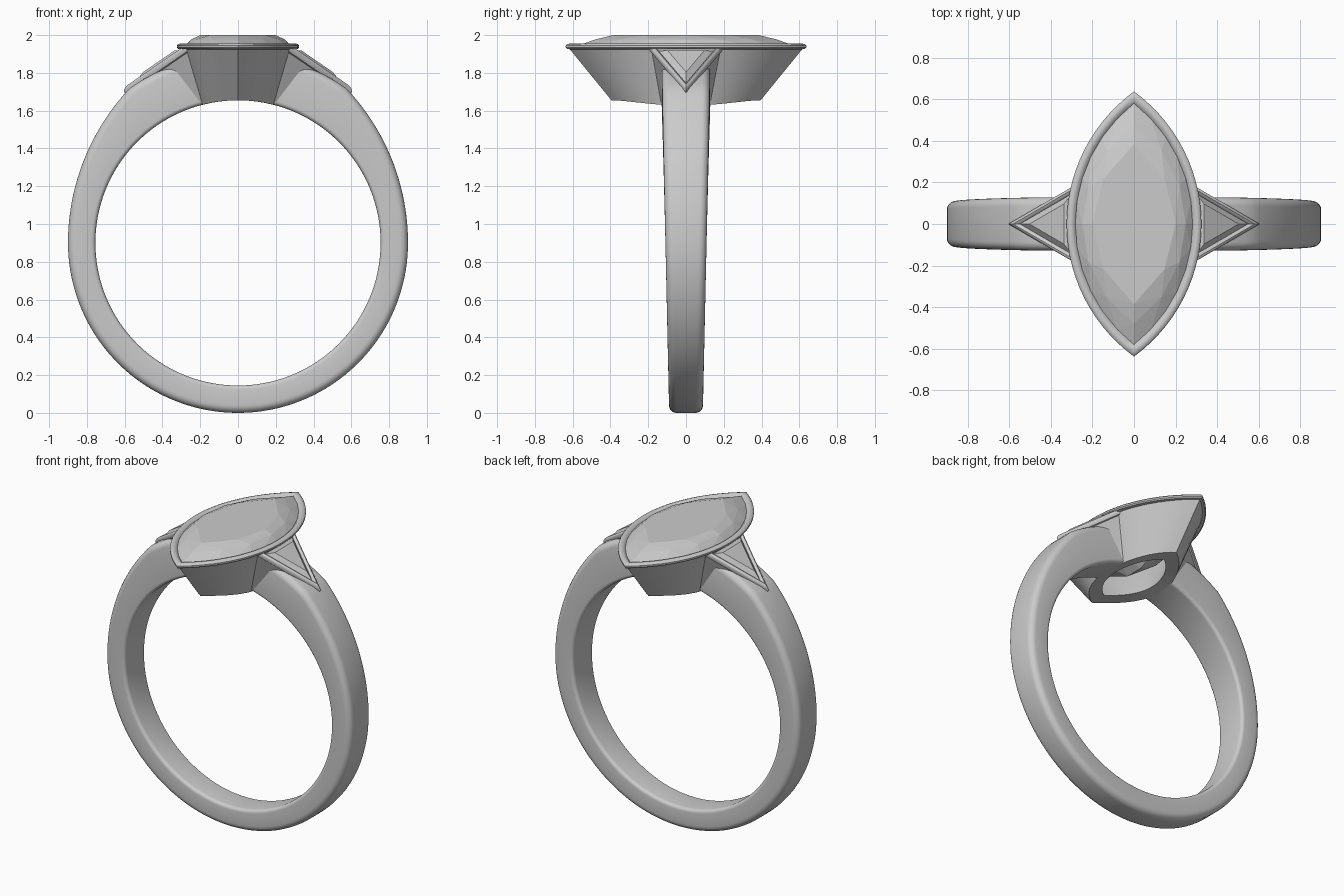
import bpy, bmesh, math
from mathutils import Vector

if "Cube" in bpy.data.objects:
    bpy.data.objects.remove(bpy.data.objects["Cube"])

CZ, RI = 0.9, 0.755          # finger hole centre height and radius


def finish(name, bm, smooth=None, mirror=False):
    bmesh.ops.recalc_face_normals(bm, faces=bm.faces)
    me = bpy.data.meshes.new(name)
    bm.to_mesh(me)
    bm.free()
    ob = bpy.data.objects.new(name, me)
    bpy.context.collection.objects.link(ob)
    if mirror:
        ob.modifiers.new("mirror", 'MIRROR')
    if smooth:
        bpy.ops.object.select_all(action='DESELECT')
        bpy.context.view_layer.objects.active = ob
        ob.select_set(True)
        bpy.ops.object.shade_smooth_by_angle(angle=math.radians(smooth))
    return ob


def loft(name, rings, closed=False, **kw):
    bm = bmesh.new()
    vs = [[bm.verts.new(p) for p in r] for r in rings]
    n = len(vs[0])
    for i in range(len(vs) if closed else len(vs) - 1):
        a, b = vs[i], vs[(i + 1) % len(vs)]
        for j in range(n):
            k = (j + 1) % n
            bm.faces.new((a[j], a[k], b[k], b[j]))
    if not closed:
        bm.faces.new(vs[0])
        bm.faces.new(vs[-1])
    return finish(name, bm, **kw)


def hull(name, pts, **kw):
    bm = bmesh.new()
    for p in pts:
        bm.verts.new(p)
    bmesh.ops.convex_hull(bm, input=bm.verts[:])
    return finish(name, bm, **kw)


def marquise(a, b, n, z=None):
    # two arcs meeting in points at y = +-b; without z it follows the finger hole
    r = (a * a + b * b) / (2 * a)
    half = math.asin(b / r)
    out = []
    for s in (1, -1):
        for i in range(n):
            t = -half + 2 * half * i / n
            x, y = s * (r * math.cos(t) - r + a), s * r * math.sin(t)
            out.append((x, y, CZ + math.sqrt(RI * RI - x * x) if z is None else z))
    return out


# Band: rounded section swept round the finger, thicker and wider at the shoulders
def section(t):
    f = max(0, min(1, (90 - abs(t)) / 55))
    ro = 0.9 + 0.1 * f * f
    a = math.radians(t)
    w = 0.09 + 0.021 * (CZ + ro * math.cos(a))
    pts = []
    for sy, outer, start in ((1, 1, 0), (-1, 1, 90), (-1, 0, 180), (1, 0, 270)):
        c = 0.04 if outer else 0.022
        for i in range(6):
            q = math.radians(start + 18 * i)
            y = sy * (w - c) + c * math.cos(q)
            r = (ro - c if outer else RI + c) + c * math.sin(q)
            pts.append((r * math.sin(a), y, CZ + r * math.cos(a)))
    return pts


N = 128
loft("band", [section(14 + 332 * i / N if 14 + 332 * i / N <= 180
                      else 14 + 332 * i / N - 360) for i in range(N + 1)], smooth=40)

# Centre bezel: tapered open cup with a rolled rim
cup = [(.14, .28, None), (.205, .395, None), (.295, .615, 1.925), (.316, .63, 1.927),
       (.324, .637, 1.934), (.324, .637, 1.944), (.317, .629, 1.952), (.305, .612, 1.956),
       (.292, .593, 1.953), (.28, .577, 1.94), (.25, .53, 1.90)]
loft("centre_bezel", [marquise(a, b, 28, z) for a, b, z in cup], closed=True, smooth=35)

# Centre stone: faceted crown, girdle and pavilion
hull("centre_stone",
     marquise(.2, .385, 4, 2.0) + marquise(.248, .48, 6, 1.977)
     + marquise(.282, .58, 12, 1.942) + marquise(.282, .58, 12, 1.93)
     + marquise(.17, .32, 4, 1.80) + [(0, .06, 1.69), (0, -.06, 1.69)])

# Side settings: tilted triangles sloping down from the bezel
tip = Vector((.605, 0, 1.70))
corners = [tip, Vector((.27, .195, 1.93)), Vector((.27, -.195, 1.93))]
side, base = (corners[1] - tip).length, 0.39
centre = (corners[0] * base + (corners[1] + corners[2]) * side) / (base + 2 * side)
normal = (corners[1] - tip).cross(corners[2] - tip).normalized()
if normal.z < 0:
    normal.negate()
inradius = base * math.sqrt(side ** 2 - (base / 2) ** 2) / (base + 2 * side)


def tri(d, h):
    # triangle inset by d and lifted by h
    return [centre + (c - centre) * (1 - d / inradius) + normal * h for c in corners]


foot = [(.40, 0, 1.60), (.172, .14, 1.645), (.172, -.14, 1.645)]
roll = [(.009, -.02), (.002, -.014), (0, -.003), (.003, .008), (.01, .015), (.018, .018),
        (.026, .014), (.032, .004), (.036, -.02)]
loft("side_setting", [foot] + [tri(d, h) for d, h in roll], smooth=35, mirror=True)

# Side stones
hull("side_stone", tri(.03, -.002) + tri(.03, .004) + tri(.062, .028) + tri(.105, -.04),
     mirror=True)
